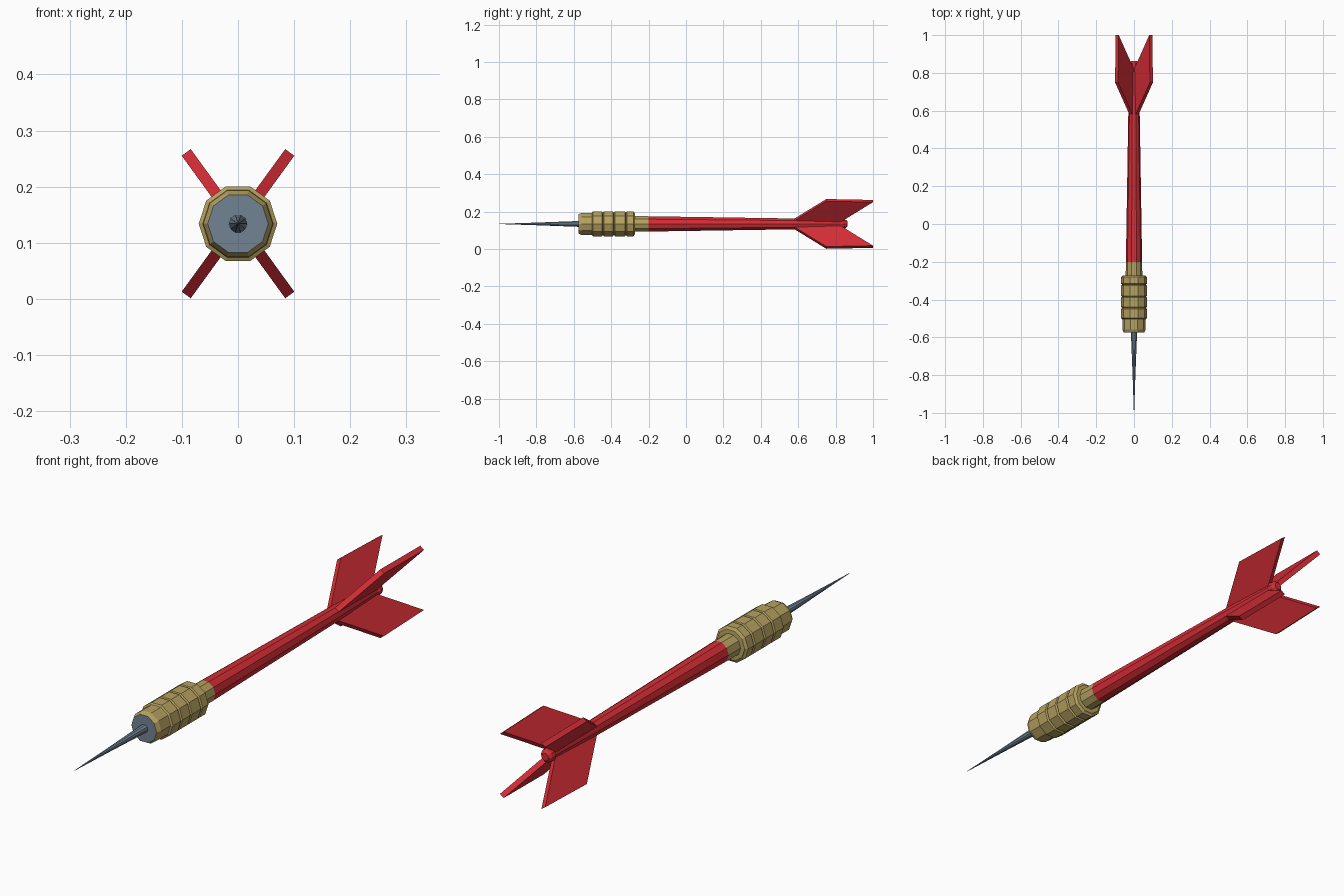
import bpy, bmesh, math

if "Cube" in bpy.data.objects:
    bpy.data.objects.remove(bpy.data.objects["Cube"])

CZ = 0.134          # height of the dart axis
SIDES = 10


def material(name, rgb):
    m = bpy.data.materials.new(name)
    m.diffuse_color = (*rgb, 1)
    m.use_nodes = True
    m.node_tree.nodes["Principled BSDF"].inputs["Base Color"].default_value = m.diffuse_color
    return m


RED = material("red", (0.66, 0.026, 0.036))
BRASS = material("brass", (0.47, 0.36, 0.12))
STEEL = material("steel_grey", (0.17, 0.23, 0.30))


def finish(bm, name, mats):
    bmesh.ops.recalc_face_normals(bm, faces=bm.faces)
    me = bpy.data.meshes.new(name)
    bm.to_mesh(me)
    bm.free()
    for m in mats:
        me.materials.append(m)
    ob = bpy.data.objects.new(name, me)
    ob.location.z = CZ
    bpy.context.collection.objects.link(ob)
    return ob


def lathe(name, profile, mats):
    """Ten-sided turned part along y from (y, radius) pairs, capped."""
    bm = bmesh.new()
    rings = []
    for y, r in profile:
        rings.append([bm.verts.new((r * math.cos(math.tau * i / SIDES), y,
                                    r * math.sin(math.tau * i / SIDES)))
                      for i in range(SIDES)])
    for a, b in zip(rings, rings[1:]):
        for i in range(SIDES):
            j = (i + 1) % SIDES
            bm.faces.new((a[i], a[j], b[j], b[i]))
    front = bm.faces.new(rings[0])
    bm.faces.new(rings[-1])
    front.material_index = len(mats) - 1     # front cap takes the last colour
    return finish(bm, name, mats)


# Steel needle
lathe("needle", [(-1.0, 0.0008), (-0.8, 0.0075), (-0.57, 0.0165)], [STEEL])

# Ribbed brass barrel with a steel front face
barrel = [(-0.575, 0.054), (-0.558, 0.062), (-0.508, 0.062)]
for y0, y1 in [(-0.498, -0.449), (-0.439, -0.390), (-0.380, -0.326), (-0.316, -0.281)]:
    barrel += [(y0 - 0.004, 0.063), (y0, 0.07), (y1, 0.07), (y1 + 0.004, 0.063)]
barrel += [(-0.273, 0.06), (-0.272, 0.044), (-0.2, 0.043)]
lathe("barrel", barrel, [BRASS, STEEL])

# Red tapering shaft with a rounded end knob
lathe("shaft", [(-0.2, 0.043), (0.6, 0.03), (0.825, 0.023), (0.835, 0.027),
                (0.852, 0.025), (0.863, 0.015)], [RED])

# Four swept flights set in an X
OUTLINE = [(0.57, 0.01), (0.58, 0.028), (0.75, 0.157), (1.0, 0.151), (0.83, 0.022), (0.82, 0.01)]
for n, deg in enumerate((54, 126, 234, 306)):
    bm = bmesh.new()
    c, s = math.cos(math.radians(deg)), math.sin(math.radians(deg))
    a, b = [[bm.verts.new((r * c - t * s, y, r * s + t * c)) for y, r in OUTLINE]
            for t in (-0.01, 0.01)]
    bm.faces.new(a)
    bm.faces.new(b)
    for i in range(len(a)):
        j = (i + 1) % len(a)
        bm.faces.new((a[i], a[j], b[j], b[i]))
    finish(bm, f"flight_{n + 1}", [RED])
